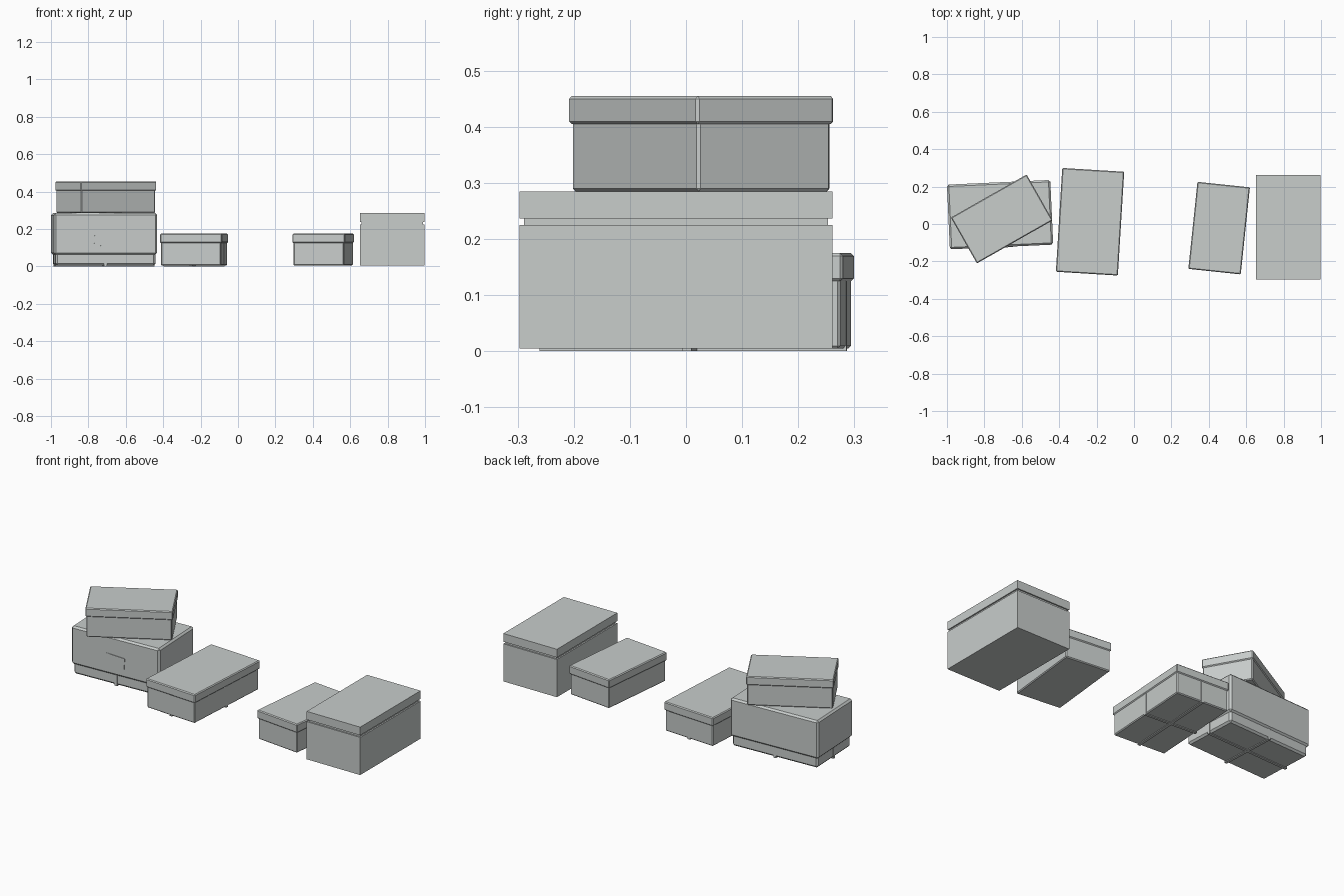
import bpy, bmesh
from math import radians
from mathutils import Matrix, Vector

cube = bpy.data.objects.get("Cube")
if cube:
    bpy.data.objects.remove(cube)


def material(name, colour):
    m = bpy.data.materials.new(name)
    m.use_nodes = True
    m.diffuse_color = (*colour, 1)
    m.node_tree.nodes["Principled BSDF"].inputs["Base Color"].default_value = (*colour, 1)
    return m


grey = material("grey card", (0.58, 0.61, 0.60))


def block(name, frame, size, low, high, bevel=0.0, centre=(0, 0)):
    """Box of size (x, y) from low to high, placed in a carton's frame."""
    bm = bmesh.new()
    bmesh.ops.create_cube(bm, size=1)
    bmesh.ops.scale(bm, vec=(*size, high - low), verts=bm.verts)
    bmesh.ops.translate(bm, vec=(*centre, (low + high) / 2), verts=bm.verts)
    if bevel:
        bmesh.ops.bevel(bm, geom=bm.edges[:], offset=bevel, segments=1, affect='EDGES')
    mesh = bpy.data.meshes.new(name)
    bm.to_mesh(mesh)
    bm.free()
    mesh.materials.append(grey)
    obj = bpy.data.objects.new(name, mesh)
    obj.matrix_world = frame
    bpy.context.collection.objects.link(obj)
    return obj


def frame_at(x, y, z, degrees):
    return Matrix.Translation((x, y, z)) @ Matrix.Rotation(radians(degrees), 4, 'Z')


def grown(size, amount):
    return [s + 2 * amount for s in size]


def straps(name, frame, size, top, sides):
    """Thin tape crossing the underside and turning up the listed sides."""
    w, d = size
    tape, thick = 0.016, 0.004
    block(name + "_tape_across", frame, (w, tape), -thick, 0.001)
    block(name + "_tape_along", frame, (tape, d), -thick, 0.001)
    for side in sides:
        x, y = side
        shape = (thick, tape) if x else (tape, thick)
        block(f"{name}_tape_side_{sides.index(side)}", frame, shape, -thick, top,
              centre=(x * w / 2, y * d / 2))


# Low cartons with overlapping lids
low_cartons = [
    ("small_carton", (0.455, -0.022, 0.005, -6), (0.272, 0.458)),
    ("wide_carton", (-0.235, 0.012, 0.005, -3.5), (0.322, 0.546)),
    ("stacked_carton", (-0.707, 0.027, 0.285, 29.6), (0.456, 0.272)),
]
for name, place, size in low_cartons:
    frame = frame_at(*place)
    block(name + "_body", frame, size, 0, 0.13, 0.005)
    block(name + "_lid", frame, grown(size, 0.005), 0.12, 0.17, 0.005)
    if name == "wide_carton":
        straps(name, frame, size, 0.12, [(1, 0), (-1, 0), (0, 1)])

# Large carton with a deep lid, a taped base and a crooked label
frame = frame_at(-0.716, 0.05, 0.005, 2.6)
base = (0.535, 0.328)
lid = grown(base, 0.009)
block("large_carton_base", frame, base, 0, 0.09, 0.01)
block("large_carton_lid", frame, lid, 0.058, 0.28, 0.01)
straps("large_carton", frame, base, 0.06, [(1, 0), (-1, 0), (0, 1), (0, -1)])
label = block("carton_label", frame, (0.118, 0.004), -0.036, 0.036)
label.matrix_world = (frame @ Matrix.Translation(Vector((0, -lid[1] / 2 - 0.001, 0.14)))
                      @ Matrix.Rotation(radians(4), 4, 'Y'))

# Tall square-edged carton with a recessed neck under the lid
frame = frame_at(0.825, -0.018, 0.005, 0)
size = (0.346, 0.558)
block("tall_carton_body", frame, size, 0, 0.22)
block("tall_carton_neck", frame, grown(size, -0.008), 0.21, 0.24)
block("tall_carton_lid", frame, size, 0.232, 0.28)
